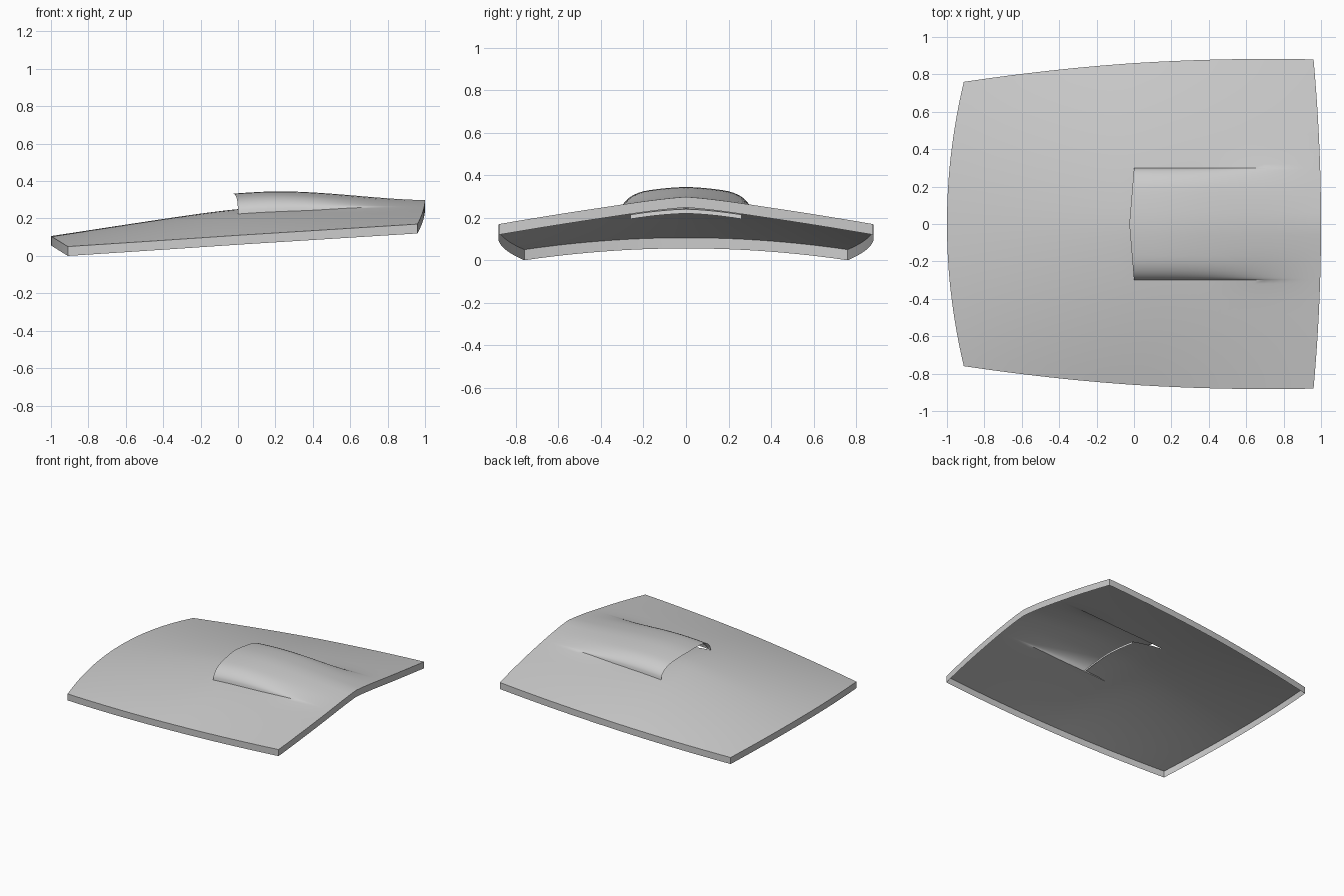
import bpy, bmesh, math

if "Cube" in bpy.data.objects:
    bpy.data.objects.remove(bpy.data.objects["Cube"])

SCOOP = 0.30      # half width of the scoop
SKIRT = 0.05      # depth of the folded rim


def smooth(a, b, t):
    t = max(0.0, min(1.0, (t - a) / (b - a)))
    return t * t * (3 - 2 * t)


def half_width(X):
    return 0.86 + 0.06 * X - 0.04 * X * X


def base_z(X, y):
    # crowned panel that rises toward the rear
    mid = 0.25 + 0.095 * X - 0.06 * (math.sqrt(X * X + 0.04) - 0.2)
    edge = 0.11 + 0.06 * X
    t = min(1.0, abs(y) / half_width(X))
    return edge + (mid - edge) * (1 - t ** (1.6 - 0.4 * X))


def scoop_z(X, y):
    # steep rounded bulge at the mouth, fading into the panel at the rear
    t = max(0.0, min(1.0, (abs(y) - 0.17) / (SCOOP - 0.17)))
    crisp = (1 - t ** 2.4) ** (1 / 2.2) * (1 - 0.12 * min(1, abs(y) / SCOOP) ** 2)
    soft = 1 - smooth(0.12, 0.42, abs(y))
    m = smooth(0.35, 0.95, X)
    return 0.083 * (1 - smooth(0.1, 1.08, X)) ** 0.9 * (crisp * (1 - m) + soft * m)


# row positions: fixed around the scoop, stretched to the edge outside it
inner = [0, 0.06, 0.12, 0.17, 0.2, 0.225, 0.25, 0.268, 0.282, 0.291, 0.297, 0.30, 0.32, 0.35, 0.40]
half = [(v, 0) for v in inner] + [(0.4, k / 6) for k in range(1, 7)]
rows = [(-1, r) for r in reversed(half[1:])] + [(1, r) for r in half]


def point(X, row, rear):
    s, (v, k) = row
    y = s * (v + k * (half_width(X) - v))
    if X < 0:
        x = X * (1 - 0.09 * (y / 0.76) ** 2)
    else:
        x = X * (1 - 0.04 * (y / 0.88) ** 2)
    z = base_z(X, y)
    if rear:
        z += scoop_z(X, y)
        if abs(y) < SCOOP:    # pointed overhang of the mouth
            x -= 0.025 * (1 - abs(y) / SCOOP) * max(0, 1 - X / 0.1)
    return (x, y, z)


bm = bmesh.new()


def sheet(grid):
    vs = [[bm.verts.new(p) for p in line] for line in grid]
    for a, b in zip(vs, vs[1:]):
        for i in range(len(a) - 1):
            bm.faces.new((a[i], b[i], b[i + 1], a[i + 1]))


# panel ahead of the mouth, and rear panel carrying the scoop
front = [[point(-1 + i / 14, r, False) for r in rows] for i in range(15)]
rear = [[point(i / 20, r, True) for r in rows] for i in range(21)]
sheet(front)
sheet(rear)

# rim folded down around the outline
whole = front + rear[1:]
outline = ([p for p in whole[0]] + [l[-1] for l in whole[1:]]
           + list(reversed(whole[-1][:-1])) + [l[0] for l in reversed(whole[:-1])])
sheet([[(x, y, z - SKIRT) for x, y, z in outline], outline])

# scoop floor tongue running back under the mouth, with a small turned-down end
mid = [r for r in rows if r[1][1] == 0 and r[1][0] <= SCOOP]
lip = [point(0, r, False) for r in mid]
floor = [lip]
for dx, narrow, dz in ((0.08, 0.955, 0), (0.16, 0.91, -0.004), (0.23, 0.87, -0.01), (0.235, 0.87, -0.03)):
    floor.append([(dx, y * narrow, z + dz) for x, y, z in lip])
sheet(floor)

# inward-turned edge of the mouth
mouth = [p for p in rear[0] if abs(p[1]) < SCOOP - 0.001]
sheet([[(x + 0.025, y * 0.985, z - 0.012) for x, y, z in mouth], mouth])

bmesh.ops.remove_doubles(bm, verts=bm.verts, dist=0.0005)
me = bpy.data.meshes.new("hood_panel")
bm.to_mesh(me)
bm.free()
hood = bpy.data.objects.new("hood_panel", me)
bpy.context.collection.objects.link(hood)
bpy.context.view_layer.objects.active = hood
hood.select_set(True)
bpy.ops.object.shade_smooth_by_angle(angle=math.radians(40))
